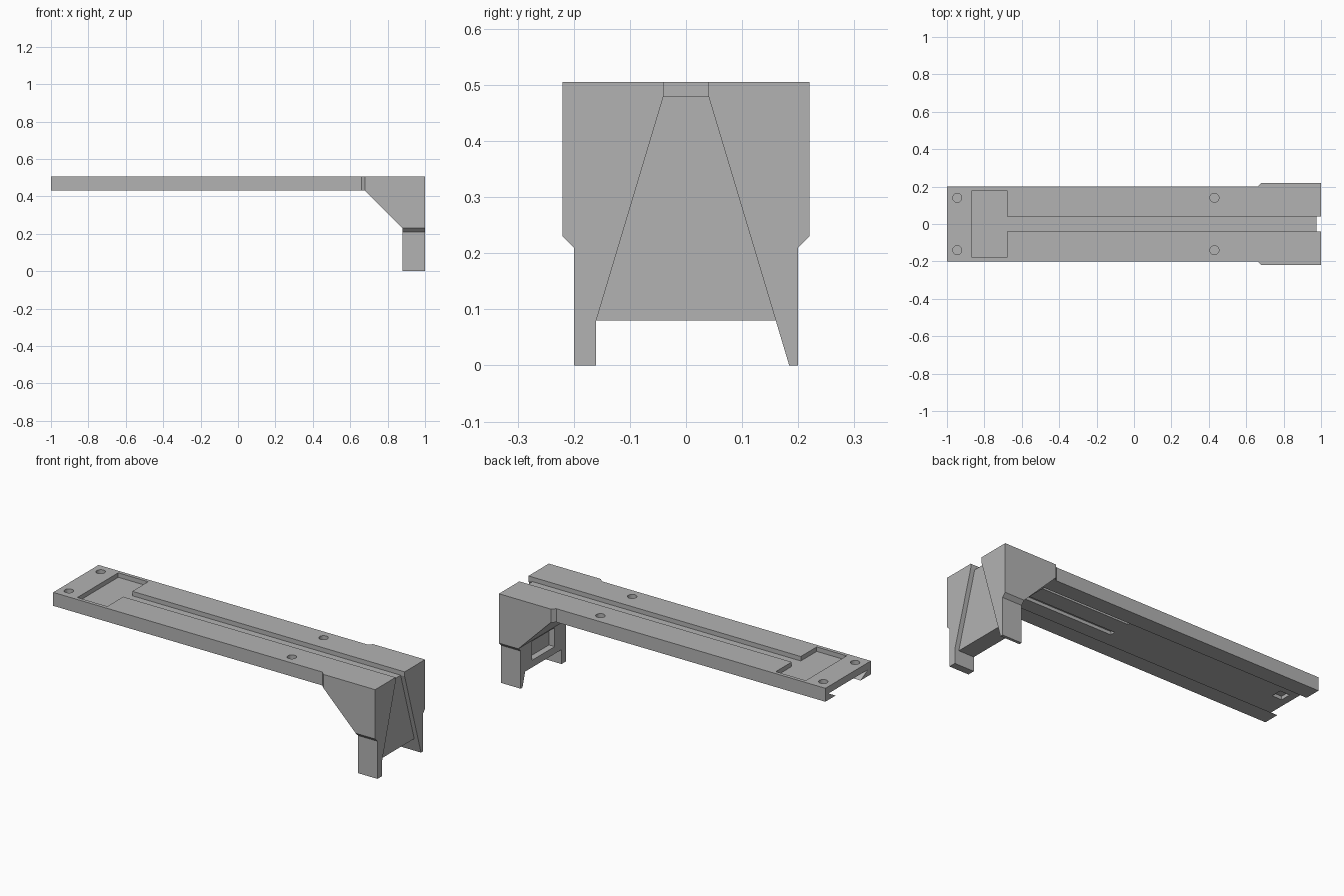
import bpy
import bmesh
from mathutils import Vector

cube = bpy.data.objects.get("Cube")
if cube:
    bpy.data.objects.remove(cube, do_unlink=True)

grey = bpy.data.materials.new("plain grey")
grey.use_nodes = True
COLOUR = (0.45, 0.45, 0.45, 1)
grey.diffuse_color = COLOUR
grey.node_tree.nodes["Principled BSDF"].inputs["Base Color"].default_value = COLOUR


def prism(name, axis, profile, low, high):
    """Extrude a 2D profile along x (profile yz), y (profile xz) or z (profile xy)."""
    def place(a, b, t):
        return {"x": (t, a, b), "y": (a, t, b), "z": (a, b, t)}[axis]
    bm = bmesh.new()
    base = bm.faces.new([bm.verts.new(place(a, b, low)) for a, b in profile])
    out = bmesh.ops.extrude_face_region(bm, geom=[base])
    shift = Vector(place(0, 0, high - low))
    for v in out["geom"]:
        if isinstance(v, bmesh.types.BMVert):
            v.co += shift
    bmesh.ops.recalc_face_normals(bm, faces=bm.faces)
    mesh = bpy.data.meshes.new(name)
    bm.to_mesh(mesh)
    bm.free()
    mesh.materials.append(grey)
    obj = bpy.data.objects.new(name, mesh)
    bpy.context.collection.objects.link(obj)
    return obj


def box(name, x, y, z):
    return prism(name, "z", [(x[0], y[0]), (x[1], y[0]), (x[1], y[1]), (x[0], y[1])], *z)


def cylinder(name, x, y, radius, low, high):
    bpy.ops.mesh.primitive_cylinder_add(vertices=32, radius=radius, depth=high - low,
                                        location=(x, y, (low + high) / 2))
    obj = bpy.context.object
    obj.name = name
    obj.data.materials.append(grey)
    return obj


def cut(target, cutter):
    """Subtract the cutter from the target, then discard it."""
    cutter.hide_render = True
    mod = target.modifiers.new("cut", "BOOLEAN")
    mod.operation = "DIFFERENCE"
    mod.solver = "EXACT"
    mod.object = cutter
    bpy.context.view_layer.objects.active = target
    bpy.ops.object.modifier_apply(modifier=mod.name)
    bpy.data.objects.remove(cutter, do_unlink=True)


def mirrored(half):
    return half + [(-a, b) for a, b in reversed(half)]


TOP, UNDER, FLOOR, CEILING = 0.505, 0.43, 0.48, 0.466
JOIN = 0.66

# Long deck with a dovetail channel along its underside
deck = prism("deck", "x", mirrored([(0.2, TOP), (0.2, UNDER), (0.11, UNDER), (0.173, CEILING)]),
             -1, JOIN)

# Shallow pocket and centre groove, cut as one T-shaped recess
cut(deck, prism("deck_recess", "z",
                [(-0.865, -0.18), (-0.68, -0.18), (-0.68, -0.04), (0.8, -0.04),
                 (0.8, 0.04), (-0.68, 0.04), (-0.68, 0.18), (-0.865, 0.18)], FLOOR, 0.6))

# Blind screw holes and the slots beneath
for side in (-1, 1):
    for x in (-0.945, 0.43):
        cut(deck, cylinder("screw_hole", x, side * 0.14, 0.024, FLOOR, 0.6))
    edges = sorted((side * 0.05, side * 0.08))
    cut(deck, box("under_slot", (0.08, 0.64), edges, (0.45, 0.484)))
cut(deck, box("under_notch", (-0.96, -0.9), (-0.03, 0.03), (0.45, 0.485)))

# Head block, wider than the deck, with chamfered shoulders
head = prism("head_and_legs", "z",
             [(JOIN, -0.2), (0.68, -0.22), (1, -0.22), (1, 0.22), (0.68, 0.22), (JOIN, 0.2)],
             0, TOP)
# Sloping rear underside
cut(head, prism("rear_slope", "y",
                [(0.5, -0.1), (0.5, UNDER), (0.68, UNDER), (0.88, 0.23), (0.88, -0.1)], -0.4, 0.4))
# Stepped-in sides of the legs
for s in (-1, 1):
    cut(head, prism("leg_step", "x",
                    [(s * 0.2, -0.1), (s * 0.2, 0.21), (s * 0.26, 0.27), (s * 0.26, -0.1)],
                    0.5, 1.2))
# Gap between the legs
cut(head, prism("leg_gap", "x",
                [(-0.16, -0.1), (-0.16, 0.08), (0.16, 0.08), (0.214, -0.1)], 0.5, 1.2))
# Tapered recess on the end face, and the centre groove running into it
cut(head, prism("end_recess", "x",
                mirrored([(0.04, 0.6), (0.04, FLOOR), (0.16, 0.08)]) + [], 0.975, 1.2))
cut(head, box("head_groove", (0.5, 0.985), (-0.04, 0.04), (FLOOR, 0.6)))
# Rectangular recess on the rear of the panel
cut(head, box("rear_recess", (0.8, 0.915), (-0.1, 0.1), (0.12, 0.225)))
